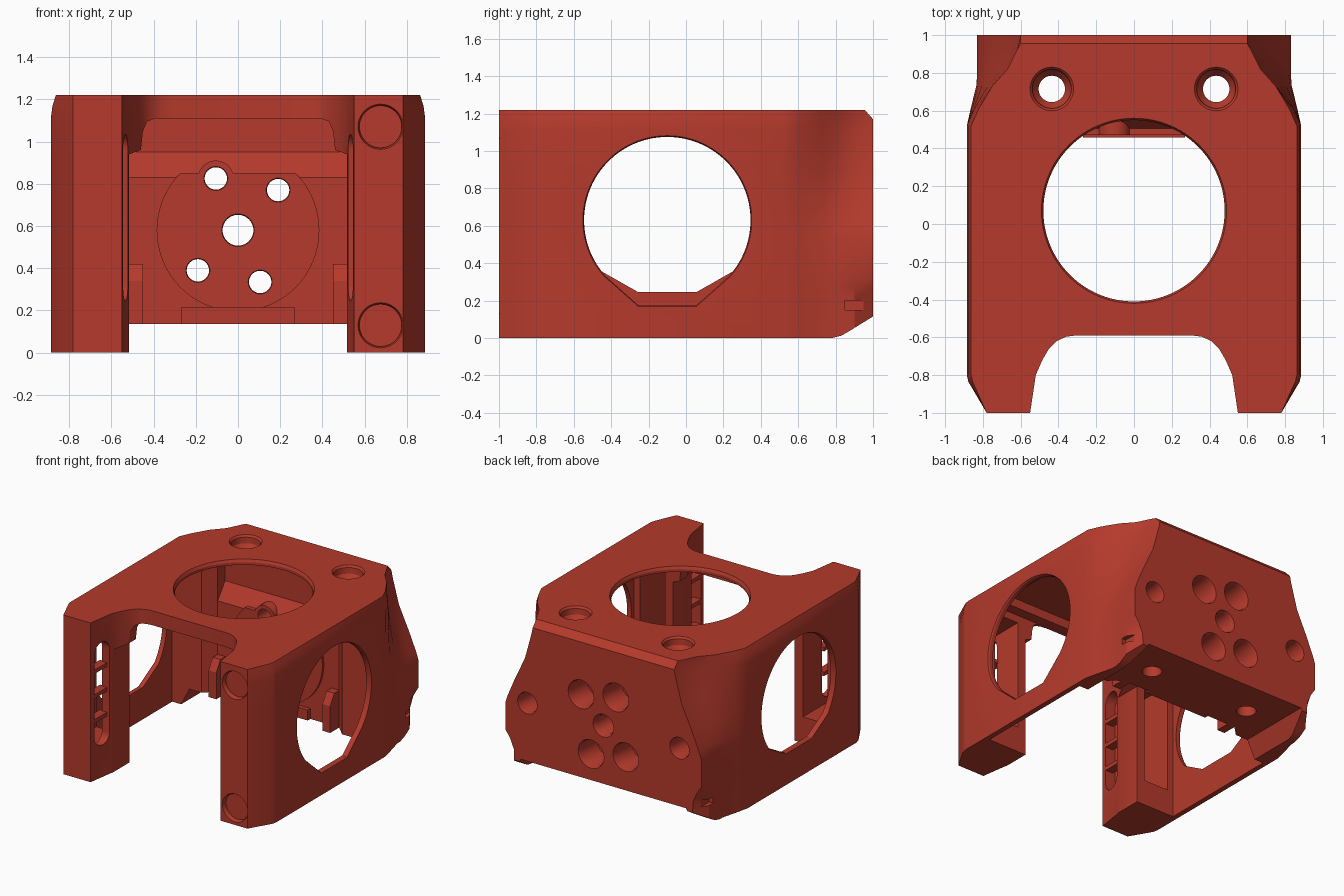
import bpy, bmesh, math

if "Cube" in bpy.data.objects:
    bpy.data.objects.remove(bpy.data.objects["Cube"])

red = bpy.data.materials.new("brick_red")
red.diffuse_color = (0.46, 0.042, 0.025, 1)
red.use_nodes = True
red.node_tree.nodes["Principled BSDF"].inputs["Base Color"].default_value = red.diffuse_color


def loft(name, rings):
    """Closed solid through rings with equal point counts."""
    bm = bmesh.new()
    vs = [[bm.verts.new(p) for p in r] for r in rings]
    n = len(rings[0])
    for a, b in zip(vs, vs[1:]):
        for i in range(n):
            j = (i + 1) % n
            bm.faces.new((a[i], a[j], b[j], b[i]))
    bm.faces.new(vs[0][::-1])
    bm.faces.new(vs[-1])
    bmesh.ops.recalc_face_normals(bm, faces=bm.faces)
    me = bpy.data.meshes.new(name)
    bm.to_mesh(me)
    bm.free()
    me.materials.append(red)
    ob = bpy.data.objects.new(name, me)
    bpy.context.collection.objects.link(ob)
    return ob


def box(name, x0, x1, y0, y1, z0, z1):
    return loft(name, [[(x0, y0, z), (x1, y0, z), (x1, y1, z), (x0, y1, z)] for z in (z0, z1)])


def turned(axis, a, b, steps, n=64):
    """Round solid along z or y; steps are (position, radius)."""
    ang = [2 * math.pi * i / n for i in range(n)]
    rings = []
    for p, r in steps:
        c = [(a + r * math.cos(t), b + r * math.sin(t)) for t in ang]
        rings.append([(u, v, p) if axis == 'z' else (u, p, v) for u, v in c])
    return loft("cutter", rings)


def along_x(name, x0, x1, pts):
    return loft(name, [[(x, y, z) for y, z in pts] for x in (x0, x1)])


def along_y(name, y0, y1, pts):
    return loft(name, [[(x, y, z) for x, z in pts] for y in (y0, y1)])


def along_z(name, z0, z1, half):
    """Prism from a half plan, mirrored across x."""
    pts = half + [(-x, y) for x, y in reversed(half)]
    return loft(name, [[(x, y, z) for x, y in pts] for z in (z0, z1)])


def combine(tool, op='DIFFERENCE'):
    tool.hide_render = True
    m = body.modifiers.new("bool", 'BOOLEAN')
    m.operation, m.object, m.solver = op, tool, 'EXACT'
    bpy.context.view_layer.objects.active = body
    bpy.ops.object.modifier_apply(modifier=m.name)
    bpy.data.objects.remove(tool)


# Outer shell: plan sections whose back corners narrow towards the top
def section(z, back_x, side_x=0.885, back_y=1.0, t=None):
    t = (0.835 - back_x) / 0.235 if t is None else t
    half = [(0.78, -1), (side_x - 0.008, -0.835), (side_x, -0.8), (side_x, 0.52),
            (side_x - 0.02 - 0.02 * t, 0.61), (0.835 - 0.085 * t, 0.74 - 0.01 * t),
            (0.835 - 0.165 * t, 0.8 + 0.02 * t), (0.835 - 0.215 * t, 0.9 + 0.02 * t),
            (back_x, back_y)]
    return [(x, y, z) for x, y in half] + [(-x, y, z) for x, y in reversed(half)]


body = loft("housing", [section(0, 0.75, t=0.05), section(0.2, 0.76, t=0.05),
                        section(0.27, 0.79, t=0.03), section(0.33, 0.83), section(0.54, 0.83),
                        section(0.6, 0.81), section(0.74, 0.75), section(0.92, 0.665),
                        section(1.12, 0.61), section(1.17, 0.6, 0.878),
                        section(1.22, 0.6, 0.862, 0.955)])

# Sloped underside at the back
combine(along_x("cutter", -1, 1, [(0.76, -0.1), (0.78, 0), (0.83, 0.012), (0.87, 0.035),
                                  (1.0, 0.115), (1.1, 0.175), (1.1, -0.1)]))

# Thin-walled cavity with a raised roof, and space under the rear block
rear = [(0.845, 0.41), (0.595, 0.41), (0.515, 0.49)]
combine(along_z("cutter", -0.2, 1.11, [(0.845, -0.58)] + rear))
combine(along_z("cutter", 1.0, 1.18, [(0.8, -0.5), (0.8, 0.41)] + rear[1:]))
combine(along_y("cutter", 0.35, 1.2, [(0.70, 0.135), (0.82, -0.1), (-0.82, -0.1), (-0.70, 0.135)]))

# Arched front opening under the roof lip
arch = [(0.515, -0.2), (0.515, 0.94), (0.46, 0.96), (0.45, 1.05), (0.43, 1.095), (0.39, 1.11)]
combine(along_y("cutter", -1.2, 0.1, arch + [(-x, z) for x, z in reversed(arch)]))

# Notch in the roof and between the front pillars
combine(along_z("cutter", -0.3, 1.5, [(0.59, -1.2), (0.55, -1), (0.52, -0.8), (0.485, -0.72),
                                      (0.45, -0.66), (0.41, -0.62), (0.36, -0.597),
                                      (0.31, -0.59)]))

# Sloped shelf and upper recess in the rear block
combine(along_x("cutter", -0.515, 0.515, [(0.3, 0.83), (0.49, 0.83), (0.58, 0.95),
                                          (0.58, 1.18), (0.3, 1.18)]))

# Round mounting pad, its boss and the lower ledge
pad = [(0.385 * math.cos(t), min(0.85, 0.58 + 0.385 * math.sin(t)))
       for t in [2 * math.pi * i / 64 for i in range(64)]]
combine(along_y("pad", 0.472, 0.53, pad), 'UNION')
combine(turned('y', -0.105, 0.825, [(0.472, 0.085), (0.62, 0.085)], 32), 'UNION')
combine(box("ledge", -0.27, 0.27, 0.458, 0.55, 0.135, 0.215), 'UNION')

# Large roof opening with a fine chamfer
combine(turned('z', 0, 0.07, [(1.0, 0.48), (1.2, 0.48), (1.25, 0.505)], 96))

# Vertical screw holes with countersinks
for sx in (-1, 1):
    combine(turned('z', sx * 0.435, 0.715,
                   [(0, 0.07), (1.12, 0.07), (1.16, 0.1), (1.205, 0.103), (1.25, 0.14)], 48))

# Rear mounting holes, stepped wider on the outside
for x, z in ((-0.105, 0.825), (0.19, 0.77), (-0.19, 0.39), (0.105, 0.335)):
    combine(turned('y', x, z, [(0.4, 0.078), (0.485, 0.053), (0.78, 0.053), (0.785, 0.1),
                               (0.98, 0.1), (1.05, 0.13)], 40))
combine(turned('y', 0, 0.58, [(0.4, 0.1), (0.485, 0.073), (0.97, 0.073), (1.05, 0.11)], 40))
for sx in (-1, 1):
    combine(turned('y', sx * 0.645, 0.58, [(0.8, 0.075), (0.98, 0.075), (1.05, 0.1)], 40))


# Side openings: round with a flat sill, the right one reaching lower
def side_ring(x, sill, r, a0, grow=0.0):
    arc = [math.radians(-a0 + (180 + 2 * a0) * i / 72) for i in range(73)]
    pts = [(-0.1 + (r + grow) * math.cos(t), 0.63 + (r + grow) * math.sin(t)) for t in arc]
    return [(x, y, z) for y, z in pts + [(-0.255, sill - grow), (0.055, sill - grow)]]


for sx, sill, r, a0 in ((-1, 0.245, 0.445, 38), (1, 0.175, 0.446, 42)):
    combine(loft("cutter", [side_ring(sx * 0.70, sill, r, a0), side_ring(sx * 0.875, sill, r, a0),
                            side_ring(sx * 0.91, sill, r, a0, 0.02)]))
    # Hollow behind each front pillar and the long slot into it
    a, b = sorted((sx * 0.585, sx * 0.795))
    combine(box("cutter", a, b, -0.9, -0.5, 0.2, 1.05))
    ends = [(-0.885 + 0.075 * math.cos(t), (0.96 if i < 13 else 0.32) + 0.075 * math.sin(t))
            for i, t in enumerate([math.pi * k / 12 for k in range(13)] +
                                  [math.pi + math.pi * k / 12 for k in range(13)])]
    combine(along_x("cutter", sx * 0.45, sx * 0.63, ends))
    # Small rear side slot
    a, b = sorted((sx * 0.79, sx * 0.95))
    combine(box("cutter", a, b, 0.85, 0.95, 0.15, 0.2))

# Round pockets in the front of the right pillar
for z in (0.13, 1.07):
    combine(turned('y', 0.675, z, [(-1.05, 0.13), (-0.985, 0.1), (-0.965, 0.1)], 48))

# Slot ribs and small inner posts
for side, sx in (("left", -1), ("right", 1)):
    for i, z in enumerate((0.45, 0.64, 0.83)):
        a, b = sorted((sx * 0.545, sx * 0.61))
        box(f"slot_rib_{side}_{i + 1}", a, b, -0.962, -0.80, z - 0.015, z + 0.015)
    along_x(f"post_{side}", sx * 0.45, sx * 0.515,
            [(0.38, 0.135), (0.5, 0.135), (0.5, 0.42), (0.43, 0.42), (0.38, 0.34)])

# Smooth shading with sharp edges kept
bpy.ops.object.select_all(action='DESELECT')
body.select_set(True)
bpy.context.view_layer.objects.active = body
bpy.ops.object.shade_smooth_by_angle(angle=math.radians(25))
